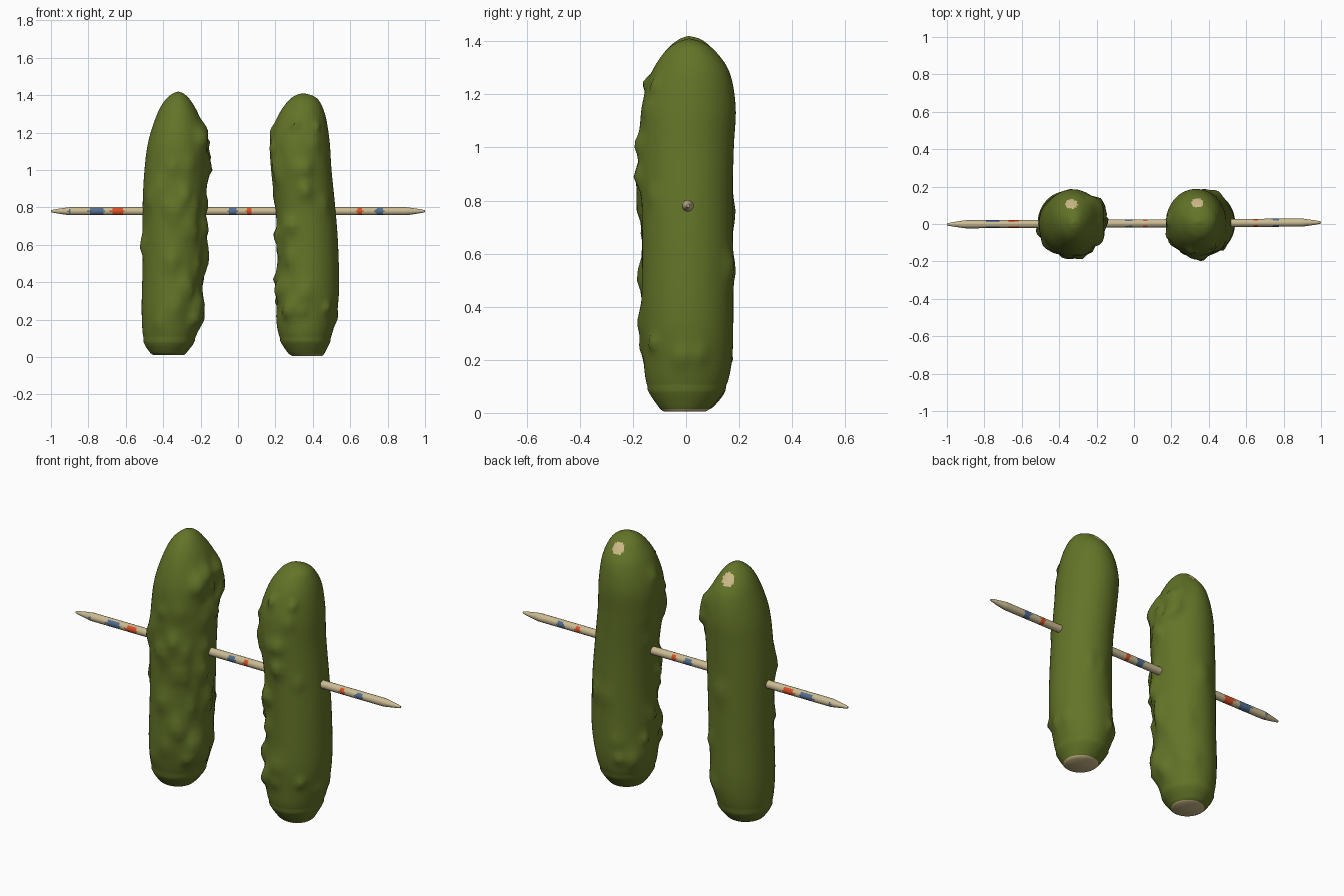
import bpy, bmesh, math, random
from mathutils import Vector

if "Cube" in bpy.data.objects:
    bpy.data.objects.remove(bpy.data.objects["Cube"])


def material(name, rgb):
    m = bpy.data.materials.new(name)
    m.diffuse_color = (*rgb, 1)
    m.use_nodes = True
    m.node_tree.nodes["Principled BSDF"].inputs["Base Color"].default_value = m.diffuse_color
    return m


GREEN = material("pickle green", (0.125, 0.175, 0.021))
SCAR = material("pale scar", (0.60, 0.48, 0.24))
WOOD = material("pale wood", (0.60, 0.50, 0.29))
BLUE = material("blue paint", (0.09, 0.16, 0.29))
RED = material("red paint", (0.72, 0.08, 0.02))


def spline(rows, steps):
    """Catmull-Rom through rows of numbers."""
    out = []
    for i in range(len(rows) - 1):
        a, b, c, d = (rows[max(i - 1, 0)], rows[i], rows[i + 1], rows[min(i + 2, len(rows) - 1)])
        for s in range(steps):
            t = s / steps
            out.append([0.5 * (2 * q + (r - p) * t + (2 * p - 5 * q + 4 * r - w) * t * t
                        + (3 * q - p - 3 * r + w) * t ** 3) for p, q, r, w in zip(a, b, c, d)])
    return out + [list(rows[-1])]


def loft(name, rings, mats, rule):
    """Skin closed rings, cap both ends, set material per face by rule."""
    bm = bmesh.new()
    loops = [[bm.verts.new(p) for p in ring] for ring in rings]
    n = len(loops[0])
    for a, b in zip(loops, loops[1:]):
        for j in range(n):
            bm.faces.new((a[j], a[(j + 1) % n], b[(j + 1) % n], b[j]))
    bm.faces.new(loops[0][::-1])
    bm.faces.new(loops[-1])
    bmesh.ops.recalc_face_normals(bm, faces=bm.faces)
    for f in bm.faces:
        f.material_index = rule(f)
    me = bpy.data.meshes.new(name)
    bm.to_mesh(me)
    bm.free()
    for m in mats:
        me.materials.append(m)
    ob = bpy.data.objects.new(name, me)
    bpy.context.collection.objects.link(ob)
    bpy.context.view_layer.objects.active = ob
    ob.select_set(True)
    bpy.ops.object.shade_smooth_by_angle(angle=math.radians(50))
    ob.select_set(False)
    return ob


def pickle(name, rows, spot, warts, middle, spread, seed):
    """rows: z, left x, right x, front y, back y. Warts gather around the angle 'middle'."""
    rnd = random.Random(seed)
    bumps = [(rnd.gauss(middle, spread), rnd.uniform(0.15, 1.25),
              rnd.uniform(0.008, 0.024), rnd.uniform(0.02, 0.045)) for _ in range(warts)]
    rings, n = [], 56
    for z, x0, x1, y0, y1 in spline(rows, 7):
        ring = []
        for j in range(n):
            a = 2 * math.pi * j / n
            lift = 0
            for ba, bz, h, s in bumps:
                da = (a - ba + math.pi) % (2 * math.pi) - math.pi
                d2 = (da * 0.17) ** 2 + ((z - bz) * 0.8) ** 2
                lift += h * math.exp(-d2 / (s * s))
            lift = min(lift, 0.03) - 0.005
            if z < 0.1:
                lift = 0
            ring.append(Vector(((x0 + x1) / 2 + ((x1 - x0) / 2 + lift) * math.cos(a),
                                (y0 + y1) / 2 + ((y1 - y0) / 2 + lift) * math.sin(a), z)))
        rings.append(ring)

    def rule(f):
        c = f.calc_center_median()
        top = c.z > 1.2 and ((c.x - spot[0]) / 0.034) ** 2 + ((c.y - spot[1]) / 0.025) ** 2 < 1
        return 1 if top or c.z < 0.014 else 0

    return loft(name, rings, (GREEN, SCAR), rule)


pickle("left_pickle", [
    (0.010, -0.45, -0.29, -0.08, 0.08),
    (0.030, -0.475, -0.27, -0.105, 0.11),
    (0.10, -0.51, -0.225, -0.145, 0.155),
    (0.25, -0.52, -0.195, -0.17, 0.18),
    (0.50, -0.515, -0.178, -0.17, 0.18),
    (0.80, -0.515, -0.167, -0.172, 0.18),
    (1.00, -0.505, -0.16, -0.175, 0.185),
    (1.15, -0.485, -0.165, -0.168, 0.19),
    (1.28, -0.445, -0.20, -0.13, 0.168),
    (1.36, -0.405, -0.24, -0.085, 0.115),
    (1.405, -0.36, -0.28, -0.035, 0.065),
    (1.42, -0.325, -0.315, 0.005, 0.015)],
    (-0.335, 0.107), 62, -0.6, 1.15, 4)

pickle("right_pickle", [
    (0.006, 0.29, 0.45, -0.085, 0.075),
    (0.025, 0.265, 0.465, -0.105, 0.10),
    (0.10, 0.22, 0.50, -0.15, 0.155),
    (0.20, 0.20, 0.525, -0.165, 0.178),
    (0.35, 0.205, 0.545, -0.172, 0.183),
    (0.60, 0.207, 0.54, -0.17, 0.182),
    (0.80, 0.195, 0.525, -0.172, 0.18),
    (1.00, 0.172, 0.505, -0.178, 0.185),
    (1.15, 0.168, 0.495, -0.172, 0.192),
    (1.28, 0.205, 0.475, -0.135, 0.17),
    (1.36, 0.255, 0.445, -0.085, 0.118),
    (1.395, 0.295, 0.41, -0.04, 0.07),
    (1.41, 0.335, 0.36, 0.005, 0.02)],
    (0.34, 0.113), 40, -2.3, 1.2, 9)

# painted marks on the stick: start, end, slot
MARKS = [(-0.915, -0.895, 1), (-0.805, -0.715, 1), (-0.685, -0.61, 2), (-0.06, 0.0, 1),
         (0.04, 0.075, 2), (0.63, 0.67, 2), (0.73, 0.78, 1)]


def stick_rule(f):
    c = f.calc_center_median()
    if c.z - 0.78 > 0.017:
        return 0
    for a, b, slot in MARKS:
        inset = 0.012 * abs(math.sin((c.z - 0.78) * 110))
        if a + inset < c.x < b - inset / 2:
            return slot
    return 0


# wooden stick with tapered points
sides, rings = 16, []
for i in range(251):
    x = -1 + i * 0.008
    r = 0.005 + 0.017 * min(1, (1 - abs(x)) / 0.10) ** 0.8
    rings.append([Vector((x, 0.003 + 0.005 * x + r * math.cos(2 * math.pi * (j + 0.5) / sides),
                          0.78 + r * math.sin(2 * math.pi * (j + 0.5) / sides)))
                  for j in range(sides)])
loft("wooden_stick", rings, (WOOD, BLUE, RED), stick_rule)
